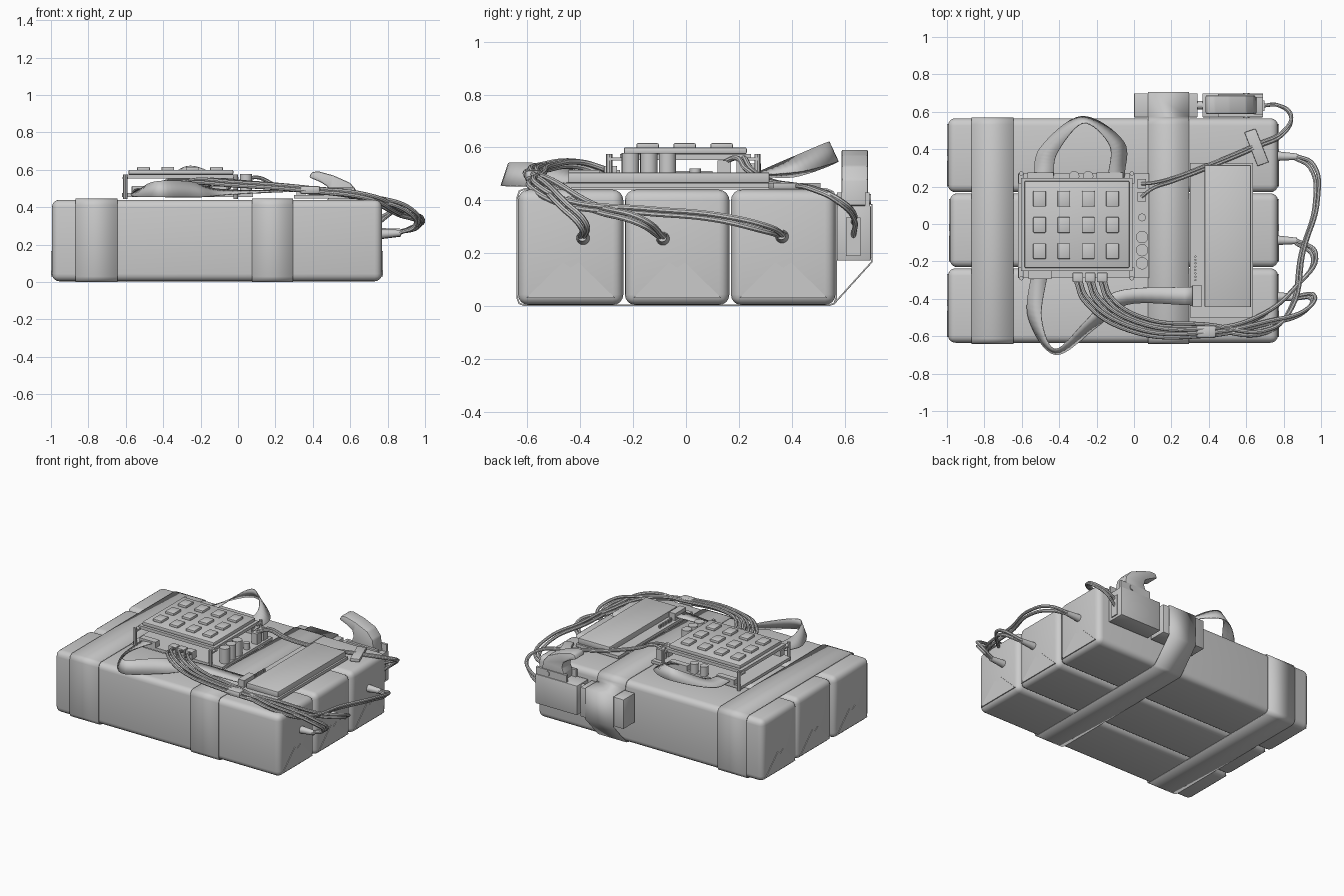
import bpy, bmesh, math
from mathutils import Vector


def finish(name, bm, smooth=True):
    bmesh.ops.recalc_face_normals(bm, faces=bm.faces)
    me = bpy.data.meshes.new(name)
    bm.to_mesh(me)
    bm.free()
    ob = bpy.data.objects.new(name, me)
    bpy.context.collection.objects.link(ob)
    if smooth:
        shade(ob)
    return ob


def shade(ob):
    bpy.ops.object.select_all(action='DESELECT')
    ob.select_set(True)
    bpy.context.view_layer.objects.active = ob
    bpy.ops.object.shade_smooth_by_angle(angle=math.radians(35))


def box(name, x0, x1, y0, y1, z0, z1, bevel=0.0, seg=2):
    bm = bmesh.new()
    bmesh.ops.create_cube(bm, size=1)
    for v in bm.verts:
        v.co = Vector(((x0 + x1) / 2 + v.co.x * (x1 - x0),
                       (y0 + y1) / 2 + v.co.y * (y1 - y0),
                       (z0 + z1) / 2 + v.co.z * (z1 - z0)))
    if bevel:
        bmesh.ops.bevel(bm, geom=bm.edges[:], offset=bevel, segments=seg,
                        profile=0.5, affect='EDGES')
    return finish(name, bm)


def rod(name, a, b, r, r2=None, seg=16):
    a, b = Vector(a), Vector(b)
    d = b - a
    bm = bmesh.new()
    bmesh.ops.create_cone(bm, cap_ends=True, segments=seg, radius1=r,
                          radius2=r if r2 is None else r2, depth=d.length)
    q = d.to_track_quat('Z', 'Y')
    for v in bm.verts:
        v.co = q @ v.co + (a + b) / 2
    return finish(name, bm)


def prism(name, pts, offset, bevel=0.0):
    # closed 3D outline pushed along an offset vector
    bm = bmesh.new()
    f = bm.faces.new([bm.verts.new(p) for p in pts])
    r = bmesh.ops.extrude_face_region(bm, geom=[f])
    for v in r['geom']:
        if isinstance(v, bmesh.types.BMVert):
            v.co += Vector(offset)
    if bevel:
        bmesh.ops.bevel(bm, geom=bm.edges[:], offset=bevel, segments=2, profile=0.5, affect='EDGES')
    return finish(name, bm)


def wire(name, pts, r):
    cu = bpy.data.curves.new(name, 'CURVE')
    cu.dimensions = '3D'
    cu.bevel_depth = r
    cu.bevel_resolution = 2
    cu.resolution_u = 8
    cu.use_fill_caps = True
    s = cu.splines.new('BEZIER')
    s.bezier_points.add(len(pts) - 1)
    for bp, p in zip(s.bezier_points, pts):
        bp.co = p
        bp.handle_left_type = bp.handle_right_type = 'AUTO'
    ob = bpy.data.objects.new(name, cu)
    bpy.context.collection.objects.link(ob)
    bpy.ops.object.select_all(action='DESELECT')
    ob.select_set(True)
    bpy.context.view_layer.objects.active = ob
    bpy.ops.object.convert(target='MESH')
    shade(bpy.context.view_layer.objects.active)


def spline(pts, n=8):
    # Catmull-Rom interpolation
    p = [Vector(q) for q in pts]
    p = [2 * p[0] - p[1]] + p + [2 * p[-1] - p[-2]]
    out = []
    for i in range(1, len(p) - 2):
        a, b, c, d = p[i - 1:i + 3]
        for k in range(n):
            t = k / n
            out.append(0.5 * (2 * b + (c - a) * t + (2 * a - 5 * b + 4 * c - d) * t * t
                              + (3 * b - a - 3 * c + d) * t ** 3))
    return out + [p[-2]]


def strip(name, left, right, closed=False, thick=0.006):
    bm = bmesh.new()
    L = [bm.verts.new(p) for p in left]
    R = [bm.verts.new(p) for p in right]
    n = len(L)
    for i in range(n if closed else n - 1):
        j = (i + 1) % n
        bm.faces.new((L[i], L[j], R[j], R[i]))
    ob = finish(name, bm)
    m = ob.modifiers.new('thickness', 'SOLIDIFY')
    m.thickness = thick
    m.offset = 0


# three wrapped blocks with folded ends
for i, (y0, y1, xl, pz) in enumerate([(-0.635, -0.237, -0.995, 0.255), (-0.231, 0.164, -0.985, 0.255),
                                      (0.17, 0.565, -0.995, 0.265)]):
    box(f'block_{i}', xl, 0.77, y0, y1, 0.004, 0.44, 0.04, 4)
    ym = (y0 + y1) / 2
    for side, x in (('left', xl - 0.004), ('right', 0.767)):
        prism(f'end_fold_{side}_{i}', [(x, y0 + 0.03, 0.03), (x, y1 - 0.03, 0.03),
              (x, ym + 0.03, 0.165), (x, ym, 0.145), (x, ym - 0.03, 0.165)], (0.007, 0, 0))

# tape bands; the right one also holds the rear box
corners = [(-0.638, 0.03), (-0.63, 0.01), (-0.61, 0.003), (0.54, 0.003), (0.56, 0.01)]
top = [(0.567, 0.41), (0.555, 0.433), (0.53, 0.443), (-0.61, 0.443), (-0.63, 0.435), (-0.638, 0.41)]
plain = corners + [(0.567, 0.03)] + top
around = corners + [(0.703, 0.168), (0.703, 0.384), (0.572, 0.384)] + top
for name, path, x0, x1 in (('left_tape', plain, -0.87, -0.645), ('right_tape', around, 0.075, 0.295)):
    strip(name, [(x0, y, z) for y, z in path], [(x1, y, z) for y, z in path], True)

# keypad circuit board, posts and keypad
box('keypad_board', -0.62, 0.08, -0.29, 0.27, 0.455, 0.475)
for x in (-0.602, -0.012):
    for y in (-0.29, 0.27):
        rod('keypad_post', (x, y, 0.445), (x, y, 0.575), 0.012, seg=8)
        box('post_bracket', x - 0.015, x + 0.015, min(y, y * 0.8), max(y, y * 0.8), 0.55, 0.562)
box('keypad_base', -0.605, -0.008, -0.25, 0.245, 0.553, 0.575)
box('keypad_frame', -0.585, -0.025, -0.235, 0.23, 0.575, 0.6, 0.006)
for x in (-0.505, -0.375, -0.245, -0.115):
    for y in (-0.145, -0.005, 0.135):
        box('key', x - 0.034, x + 0.034, y - 0.042, y + 0.042, 0.595, 0.616, 0.005)

# board components
for y in (-0.21, -0.14, -0.07):
    rod('capacitor', (0.043, y, 0.47), (0.043, y, 0.578), 0.033, seg=20)
rod('small_capacitor', (0.043, 0.035, 0.47), (0.043, 0.035, 0.52), 0.021)
for x in (-0.32, -0.245):
    rod('rear_capacitor', (x, 0.255, 0.47), (x, 0.255, 0.54), 0.028)
for y in (0.145, 0.215):
    box('wire_socket', 0.02, 0.065, y - 0.025, y + 0.025, 0.47, 0.55)
box('chip', -0.45, -0.15, -0.1, 0.1, 0.475, 0.51)
for x0 in (-0.57, -0.2):
    box('ribbon_socket', x0, x0 + 0.14, 0.235, 0.275, 0.475, 0.51)
box('front_ribbon_socket', -0.565, -0.44, -0.295, -0.25, 0.475, 0.515)
for x in (-0.3, -0.235, -0.17):
    box('cable_socket', x - 0.028, x + 0.028, -0.31, -0.26, 0.475, 0.53, 0.004)

# long module at the right
box('module_board', 0.3, 0.635, -0.5, 0.325, 0.446, 0.466)
box('module_case', 0.378, 0.625, -0.445, 0.315, 0.466, 0.505, 0.004)
box('module_connector', 0.312, 0.36, -0.445, -0.325, 0.46, 0.515)
for k in range(8):
    rod('module_pin', (0.328, -0.3 + k * 0.018, 0.46), (0.328, -0.3 + k * 0.018, 0.49), 0.006, seg=6)

# ribbon cables, each from two edge paths
strip('rear_ribbon',
      spline([(-0.54, 0.25, 0.495), (-0.5, 0.41, 0.49), (-0.28, 0.575, 0.545), (-0.055, 0.44, 0.51), (-0.05, 0.25, 0.495)]),
      spline([(-0.43, 0.25, 0.495), (-0.41, 0.38, 0.52), (-0.27, 0.54, 0.62), (-0.13, 0.42, 0.57), (-0.14, 0.25, 0.495)]))
strip('front_ribbon',
      spline([(-0.55, -0.26, 0.5), (-0.565, -0.5, 0.46), (-0.42, -0.698, 0.455), (-0.2, -0.55, 0.455),
              (-0.03, -0.43, 0.47), (0.32, -0.435, 0.487)]),
      spline([(-0.46, -0.26, 0.5), (-0.495, -0.5, 0.515), (-0.42, -0.67, 0.54), (-0.25, -0.51, 0.535),
              (-0.09, -0.36, 0.495), (0.32, -0.335, 0.487)]))

# paired cables from the sockets to the block ends
runs = [[(0.7, -0.53, 0.45), (0.92, -0.46, 0.38), (0.955, -0.39, 0.31), (0.86, -0.392, 0.262)],
        [(0.66, -0.5, 0.46), (0.86, -0.34, 0.37), (0.965, -0.17, 0.32), (0.86, -0.09, 0.26)],
        [(0.72, -0.57, 0.45), (0.84, -0.45, 0.39), (0.9, -0.15, 0.36), (0.975, 0.12, 0.335), (0.95, 0.31, 0.29), (0.86, 0.36, 0.268)]]
for i, run in enumerate(runs):
    x = -0.3 + i * 0.065
    end = Vector(run[-1])
    for s in (-1, 1):
        d = Vector((0.009 * s, 0.009 * s, 0.008 * s))
        start = [(x, -0.3, 0.505), (x + 0.04, -0.4, 0.535), (-0.02 + i * 0.03, -0.56 + i * 0.025, 0.525),
                 (0.38, -0.59 + i * 0.022, 0.495)]
        wire(f'cable_{i}', [Vector(p) + d for p in start + run[:-1]] + [end + Vector((0, 0.007 * s, 0))], 0.011)
    rod('plug', (0.76, end.y + 0.003, end.z - 0.005), end + Vector((0.01, 0, 0)), 0.026, 0.017)
box('cable_tie', 0.33, 0.44, -0.61, -0.54, 0.47, 0.515, 0.015)

# rear box and trigger unit
box('rear_box', 0.0, 0.34, 0.57, 0.699, 0.172, 0.38, 0.005)
rod('link_pin', (0.33, 0.635, 0.35), (0.39, 0.635, 0.35), 0.022)
box('trigger_body', 0.365, 0.69, 0.57, 0.699, 0.172, 0.38, 0.005)
box('contact_plate', 0.685, 0.697, 0.605, 0.66, 0.19, 0.335)
for y in (0.577, 0.682):
    box('trigger_cheek', 0.45, 0.69, y - 0.006, y + 0.012, 0.37, 0.43)
prof = [(0.38, 0.56), (0.395, 0.588), (0.43, 0.592), (0.51, 0.57), (0.6, 0.53), (0.64, 0.48),
        (0.655, 0.38), (0.48, 0.38), (0.475, 0.43), (0.49, 0.47), (0.48, 0.51), (0.44, 0.535)]
prism('trigger', [(x, 0.588, z) for x, z in prof], (0, 0.1, 0), 0.008)
rod('trigger_pivot', (0.6, 0.568, 0.405), (0.6, 0.7, 0.405), 0.018)

# trigger wires and tape patch
for s in (-1, 1):
    wire('trigger_wire', [(0.69, 0.633, 0.29 + 0.025 * s), (0.77, 0.635, 0.34 + 0.01 * s), (0.84, 0.575 + 0.008 * s, 0.40),
         (0.8, 0.49 + 0.008 * s, 0.44), (0.66, 0.42 + 0.008 * s, 0.455), (0.4, 0.31 + 0.008 * s, 0.475),
         (0.2, 0.235 + 0.01 * s, 0.52), (0.1, 0.205 + 0.015 * s, 0.56), (0.04, 0.18 + 0.035 * s, 0.545)], 0.01)
prism('wire_tape', [(0.59, 0.49, 0.444), (0.65, 0.51, 0.444), (0.72, 0.33, 0.444), (0.66, 0.31, 0.444)], (0, 0, 0.022), 0.004)
